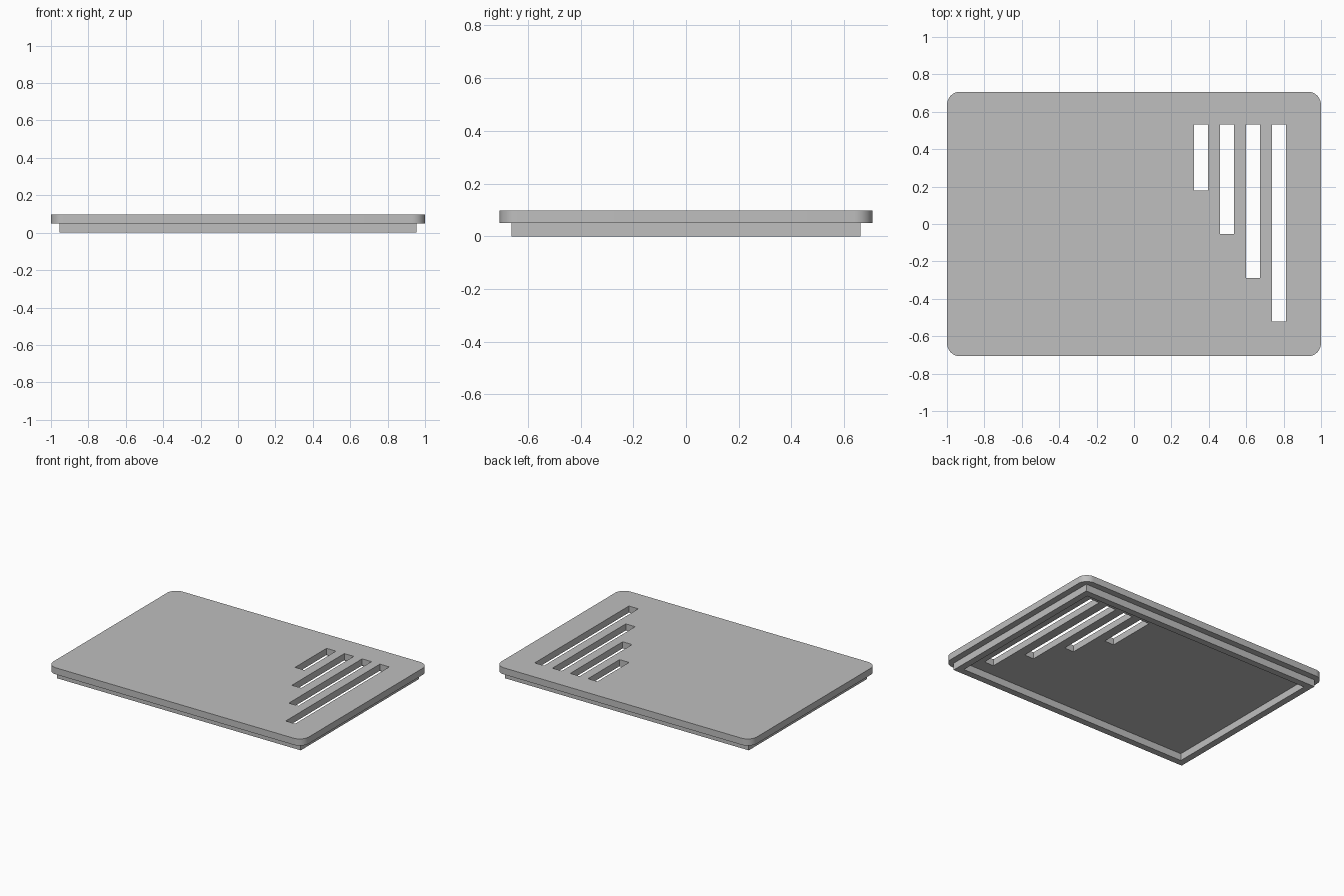
import bpy, bmesh, math
from mathutils import Vector

cube = bpy.data.objects.get("Cube")
if cube:
    bpy.data.objects.remove(cube, do_unlink=True)

# Single grey material
GREY = (0.52, 0.52, 0.52, 1.0)
grey = bpy.data.materials.new("plain grey")
grey.use_nodes = True
grey.diffuse_color = GREY
bsdf = next(n for n in grey.node_tree.nodes if n.type == 'BSDF_PRINCIPLED')
bsdf.inputs["Base Color"].default_value = GREY


def rect(x0, x1, y0, y1):
    return [(x0, y0), (x1, y0), (x1, y1), (x0, y1)]


def rounded_rect(hx, hy, r, steps=10):
    pts = []
    for i, (sx, sy) in enumerate([(1, 1), (-1, 1), (-1, -1), (1, -1)]):
        for k in range(steps + 1):
            a = math.pi / 2 * (i + k / steps)
            pts.append((sx * (hx - r) + r * math.cos(a),
                        sy * (hy - r) + r * math.sin(a)))
    return pts


def extruded(name, loops, z0, z1):
    """Fill the first loop, leave the others as holes, extrude from z0 to z1."""
    curve = bpy.data.curves.new(name + " outline", 'CURVE')
    curve.dimensions = '2D'
    curve.fill_mode = 'BOTH'
    curve.extrude = (z1 - z0) / 2
    for pts in loops:
        s = curve.splines.new('POLY')
        s.points.add(len(pts) - 1)
        for p, (x, y) in zip(s.points, pts):
            p.co = (x, y, 0, 1)
        s.use_cyclic_u = True
    tmp = bpy.data.objects.new(name + " outline", curve)
    bpy.context.collection.objects.link(tmp)
    bpy.context.view_layer.update()
    graph = bpy.context.evaluated_depsgraph_get()
    mesh = bpy.data.meshes.new_from_object(tmp.evaluated_get(graph))
    bpy.data.objects.remove(tmp, do_unlink=True)
    bpy.data.curves.remove(curve)

    bm = bmesh.new()
    bm.from_mesh(mesh)
    bmesh.ops.remove_doubles(bm, verts=bm.verts, dist=1e-5)
    bmesh.ops.translate(bm, verts=bm.verts, vec=Vector((0, 0, (z0 + z1) / 2)))
    bmesh.ops.recalc_face_normals(bm, faces=bm.faces)
    bm.to_mesh(mesh)
    bm.free()
    mesh.materials.clear()
    mesh.materials.append(grey)
    for f in mesh.polygons:
        f.material_index = 0

    ob = bpy.data.objects.new(name, mesh)
    bpy.context.collection.objects.link(ob)
    bpy.ops.object.select_all(action='DESELECT')
    ob.select_set(True)
    bpy.context.view_layer.objects.active = ob
    bpy.ops.object.shade_smooth_by_angle(angle=math.radians(30))
    return ob


# Lid plate with four vent slots of growing length
slots = []
for i in range(4):
    x = 0.321 + 0.1393 * i
    slots.append(rect(x, x + 0.074, 0.179 - 0.2337 * i, 0.532))
extruded("lid_plate", [rounded_rect(1.0, 0.707, 0.07)] + slots, 0.05, 0.097)

# Square-cornered locating rim under the plate
HX, HY, WALL = 0.955, 0.662, 0.047
extruded("locating_rim",
         [rect(-HX, HX, -HY, HY),
          rect(-HX + WALL, HX - WALL, -HY + WALL, HY - WALL)], 0.0, 0.05)
